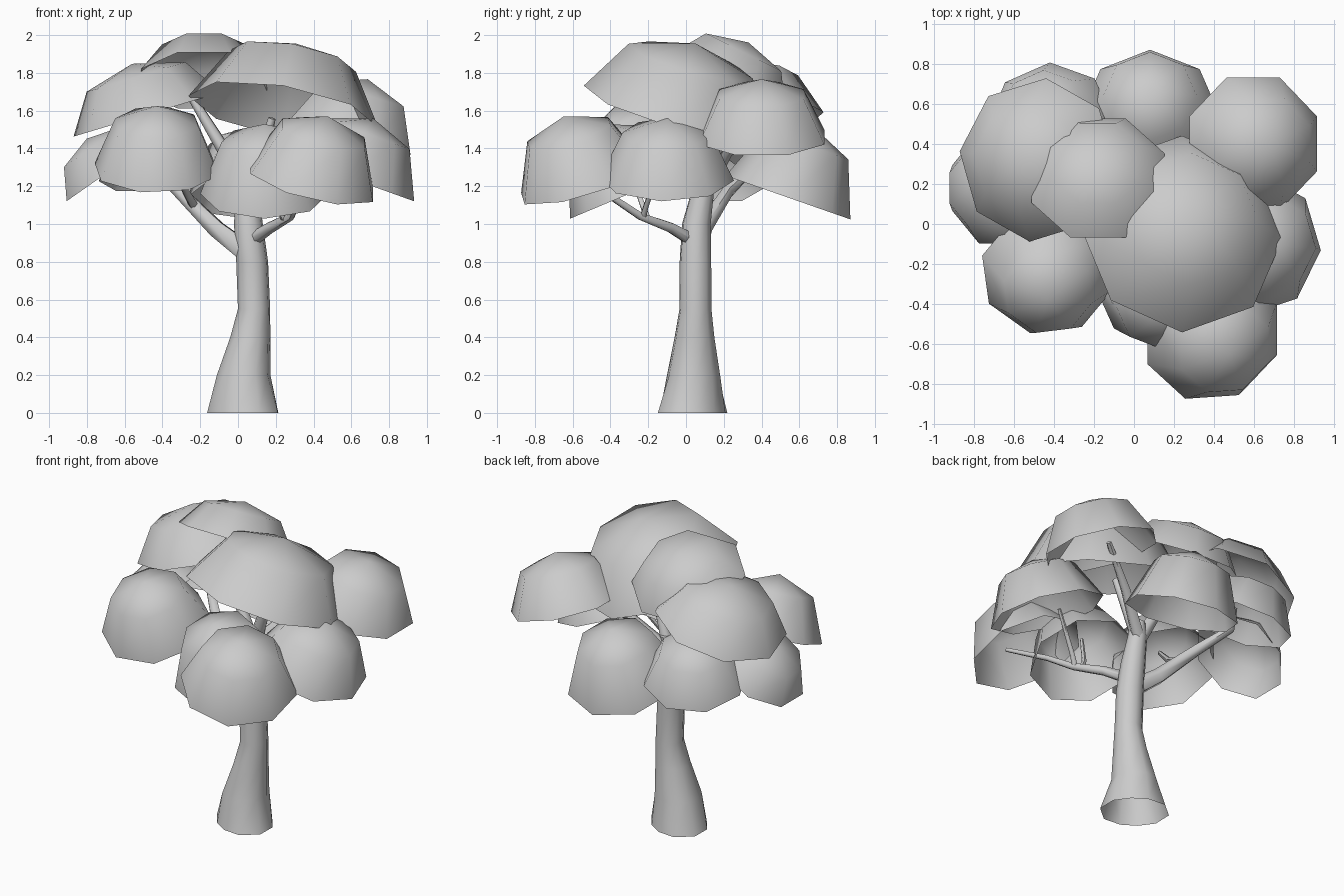
import bpy, bmesh, math
from mathutils import Vector

if "Cube" in bpy.data.objects:
    bpy.data.objects.remove(bpy.data.objects["Cube"])


def finish(name, bm, angle):
    bmesh.ops.recalc_face_normals(bm, faces=bm.faces)
    me = bpy.data.meshes.new(name)
    bm.to_mesh(me)
    bm.free()
    ob = bpy.data.objects.new(name, me)
    bpy.context.collection.objects.link(ob)
    bpy.ops.object.select_all(action='DESELECT')
    ob.select_set(True)
    bpy.context.view_layer.objects.active = ob
    bpy.ops.object.shade_smooth_by_angle(angle=math.radians(angle))
    return ob


def bridge(bm, a, b):
    n = len(a)
    for i in range(n):
        bm.faces.new((a[i], a[(i + 1) % n], b[(i + 1) % n], b[i]))


def tube(name, pts, sides=8, lobes=0.0, level=False):
    """Tapered tube along (x, y, z, radius) points, open at the start."""
    bm = bmesh.new()
    P = [Vector(p[:3]) for p in pts]
    prev = None
    for k, p in enumerate(pts):
        d = (P[min(k + 1, len(P) - 1)] - P[max(k - 1, 0)]).normalized()
        if level:
            d = Vector((0, 0, 1))
        u = Vector((1, 0.13, 0)) if abs(d.x) < 0.8 else Vector((0, 1, 0))
        if prev:
            u = prev[1]
        u = (u - d * u.dot(d)).normalized()
        v = d.cross(u)
        ring = []
        for i in range(sides):
            a = 2 * math.pi * i / sides
            # flared foot is longer along one diagonal
            r = p[3] * (1 + (lobes * -math.sin(2 * a) if k == 0 else 0))
            ring.append(bm.verts.new(P[k] + u * r * math.cos(a) + v * r * math.sin(a)))
        if prev:
            bridge(bm, prev[0], ring)
        prev = (ring, u)
    bm.faces.new(prev[0])
    return finish(name, bm, 60)


def dome(name, c, n, r, h, phase):
    """Open leaf cap: octagonal rim, one middle ring and an apex, tilted along n."""
    bm = bmesh.new()
    c, n = Vector(c), Vector(n).normalized()
    u = Vector((1, 0, 0))
    u = (u - n * u.dot(n)).normalized()
    v = n.cross(u)
    rings = []
    for rad, up in ((1.0, 0.0), (0.67, 0.74)):
        ring = []
        for i in range(8):
            a = math.radians(phase + 45 * i)
            ring.append(bm.verts.new(c + (u * math.cos(a) + v * math.sin(a)) * r * rad + n * h * up))
        rings.append(ring)
    bridge(bm, *rings)
    top = bm.verts.new(c + n * h)
    for i in range(8):
        bm.faces.new((rings[1][i], rings[1][(i + 1) % 8], top))
    return finish(name, bm, 75)


# Leaf caps: rim centre, tilt direction, radius, height, rim rotation
caps = {
    "leaf_cap_top_right": ((0.24, -0.05, 1.595), (0.18, 0.28, 1), 0.51, 0.38, 0),
    "leaf_cap_top_back": ((-0.18, 0.23, 1.76), (0, 0.5, 1), 0.36, 0.225, 22.5),
    "leaf_cap_top_left": ((-0.48, 0.32, 1.58), (-0.3, 0, 1), 0.41, 0.28, -6),
    "leaf_cap_back": ((0.08, 0.54, 1.14), (0, 0.35, 1), 0.35, 0.40, 0),
    "leaf_cap_back_right": ((0.595, 0.40, 1.46), (0.3, 0, 1), 0.36, 0.32, 22.5),
    "leaf_cap_back_left": ((-0.42, 0.50, 1.27), (-0.15, 0.3, 1), 0.32, 0.30, 0),
    "leaf_cap_left": ((-0.68, 0.18, 1.28), (-0.7, 0, 1), 0.30, 0.21, 22.5),
    "leaf_cap_front_left": ((-0.43, -0.24, 1.29), (0, -0.4, 1), 0.34, 0.36, 30),
    "leaf_cap_front_right": ((0.39, -0.545, 1.23), (0.25, -0.3, 1), 0.36, 0.365, 22.5),
    "leaf_cap_front": ((0.14, -0.30, 1.16), (0, -0.42, 1), 0.34, 0.40, 0),
    "leaf_cap_right": ((0.60, -0.10, 1.24), (0.36, 0, 1), 0.355, 0.34, -5),
}
for name, args in caps.items():
    dome(name, *args)

# Trunk with flared foot
tube("trunk", [(0.025, 0.035, 0.0, 0.19), (0.03, 0.04, 0.2, 0.143), (0.065, 0.045, 0.4, 0.107),
               (0.085, 0.05, 0.55, 0.086), (0.075, 0.05, 0.8, 0.085), (0.055, 0.055, 1.0, 0.077),
               (0.05, 0.09, 1.18, 0.06), (0.06, 0.11, 1.27, 0.045)], sides=10, lobes=0.12, level=True)

# Branches reaching into the caps
branches = {
    "branch_left": [(0.06, 0.05, 0.84, 0.06), (-0.11, 0.09, 0.97, 0.05), (-0.31, 0.22, 1.17, 0.036),
                    (-0.46, 0.36, 1.31, 0.027), (-0.47, 0.38, 1.45, 0.02)],
    "branch_front_right": [(0.05, 0.06, 0.90, 0.04), (0.17, -0.08, 0.98, 0.03), (0.28, -0.24, 1.04, 0.022),
                           (0.33, -0.42, 1.16, 0.018), (0.45, -0.66, 1.28, 0.013)],
    "twig_front": [(0.25, -0.20, 1.02, 0.018), (0.20, -0.23, 1.10, 0.015), (0.16, -0.30, 1.30, 0.011)],
    "twig_right": [(0.27, -0.23, 1.03, 0.018), (0.31, -0.21, 1.10, 0.015), (0.48, -0.13, 1.32, 0.011)],
    "twig_front_left": [(-0.23, 0.17, 1.09, 0.025), (-0.28, 0.0, 1.18, 0.02), (-0.37, -0.2, 1.36, 0.013)],
    "branch_top_left": [(0.05, 0.09, 1.15, 0.05), (-0.08, 0.13, 1.40, 0.036), (-0.25, 0.16, 1.68, 0.023)],
    "branch_top_right": [(0.06, 0.10, 1.20, 0.045), (0.13, 0.08, 1.38, 0.034), (0.18, 0.04, 1.56, 0.02)],
    "branch_back_right": [(0.06, 0.11, 1.18, 0.04), (0.25, 0.22, 1.38, 0.03), (0.50, 0.36, 1.56, 0.017)],
}
for name, pts in branches.items():
    tube(name, pts, sides=6)
